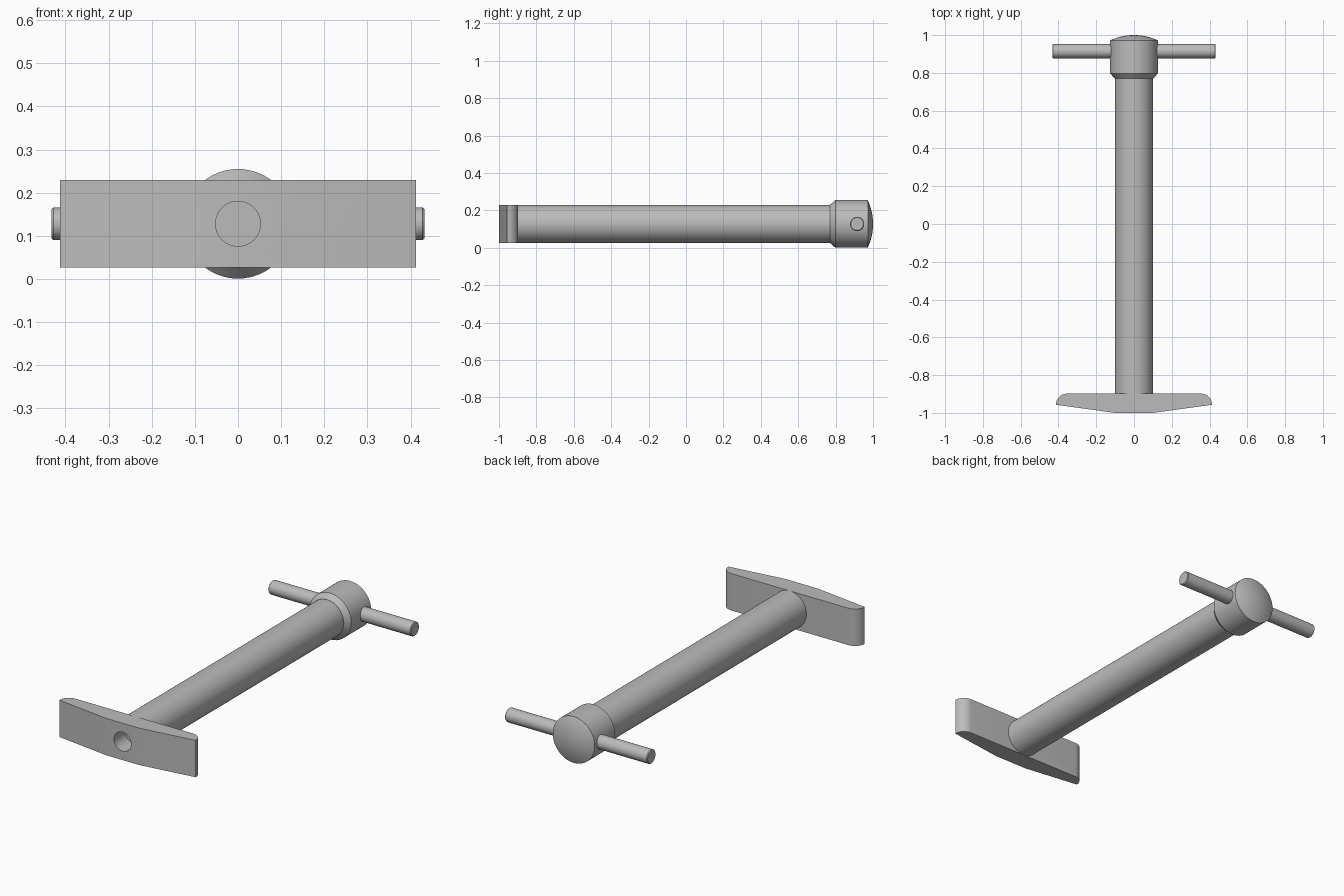
import bpy, bmesh, math
from mathutils import Matrix, Vector

cube = bpy.data.objects.get("Cube")
if cube:
    bpy.data.objects.remove(cube, do_unlink=True)

AXIS_Z = 0.128   # height of the shaft's centre line
FOOT_BACK = -0.898

steel = bpy.data.materials.new("grey steel")
steel.use_nodes = True
GREY = (0.5, 0.5, 0.5, 1)
steel.diffuse_color = GREY
steel.node_tree.nodes["Principled BSDF"].inputs["Base Color"].default_value = GREY


def finish(name, bm):
    """Turn a bmesh into a shaded object."""
    bmesh.ops.recalc_face_normals(bm, faces=bm.faces)
    mesh = bpy.data.meshes.new(name)
    bm.to_mesh(mesh)
    bm.free()
    mesh.materials.append(steel)
    obj = bpy.data.objects.new(name, mesh)
    bpy.context.collection.objects.link(obj)
    bpy.ops.object.select_all(action='DESELECT')
    obj.select_set(True)
    bpy.context.view_layer.objects.active = obj
    bpy.ops.object.shade_smooth_by_angle(angle=math.radians(25))
    return obj


def turned(name, profile, direction, centre, steps=64):
    """Revolve (radius, distance) points around an axis through centre."""
    bm = bmesh.new()
    verts = [bm.verts.new((r, 0, d)) for r, d in profile]
    edges = [bm.edges.new(pair) for pair in zip(verts, verts[1:])]
    bmesh.ops.spin(bm, geom=verts + edges, cent=(0, 0, 0), axis=(0, 0, 1),
                   angle=math.tau, steps=steps)
    bmesh.ops.remove_doubles(bm, verts=bm.verts, dist=1e-5)
    turn = Vector((0, 0, 1)).rotation_difference(Vector(direction)).to_matrix()
    bm.transform(Matrix.Translation(centre) @ turn.to_4x4())
    return finish(name, bm)


axis_centre = (0, 0, AXIS_Z)
along_y = (0, 1, 0)

# Long round shaft
turned("shaft", [(0, FOOT_BACK), (0.101, FOOT_BACK), (0.101, 0.8), (0, 0.8)],
       along_y, axis_centre)

# Head with a chamfered collar and a shallow spherical dome
R, RIM, TIP = 0.127, 0.972, 1.0
rise = TIP - RIM
ball = (R * R + rise * rise) / (2 * rise)
sweep = math.asin(R / ball)
dome = [(ball * math.sin(sweep * (1 - i / 10)),
         TIP - ball + ball * math.cos(sweep * (1 - i / 10))) for i in range(11)]
turned("head", [(0, 0.77), (0.102, 0.77), (R, 0.798)] + dome, along_y, axis_centre)

# Cross handle through the head
L, r, c = 0.432, 0.038, 0.004
turned("cross_handle", [(0, -L), (r - c, -L), (r, c - L), (r, L - c), (r - c, L), (0, L)],
       (1, 0, 0), (0, 0.915, AXIS_Z), 48)

# Foot plate: tapered front, rounded rear corners
half, corner = 0.413, 0.058
side = [(0.1, -1), (half, -0.957)]
for i in range(1, 13):
    a = math.pi / 2 * i / 12
    side.append((half - corner + corner * math.cos(a),
                 FOOT_BACK - corner + corner * math.sin(a)))
outline = side + [(-x, y) for x, y in reversed(side)]
bm = bmesh.new()
face = bm.faces.new([bm.verts.new((x, y, AXIS_Z - 0.101)) for x, y in outline])
top = bmesh.ops.extrude_face_region(bm, geom=[face])["geom"]
bmesh.ops.translate(bm, vec=(0, 0, 0.202),
                    verts=[g for g in top if isinstance(g, bmesh.types.BMVert)])
foot = finish("foot_plate", bm)

# Round socket bored through the foot plate, closed by the shaft end
cutter = turned("socket_cutter", [(0, -1.1), (0.052, -1.1), (0.052, -0.8), (0, -0.8)],
                along_y, axis_centre)
cutter.hide_render = True
bore = foot.modifiers.new("socket", 'BOOLEAN')
bore.operation = 'DIFFERENCE'
bore.solver = 'EXACT'
bore.object = cutter
bpy.context.view_layer.objects.active = foot
while foot.modifiers[0] != bore:
    bpy.ops.object.modifier_move_to_index(modifier=bore.name, index=0)
bpy.ops.object.modifier_apply(modifier=bore.name)
bpy.data.objects.remove(cutter, do_unlink=True)
bpy.ops.object.select_all(action='DESELECT')
foot.select_set(True)
bpy.ops.object.shade_smooth_by_angle(angle=math.radians(25))
